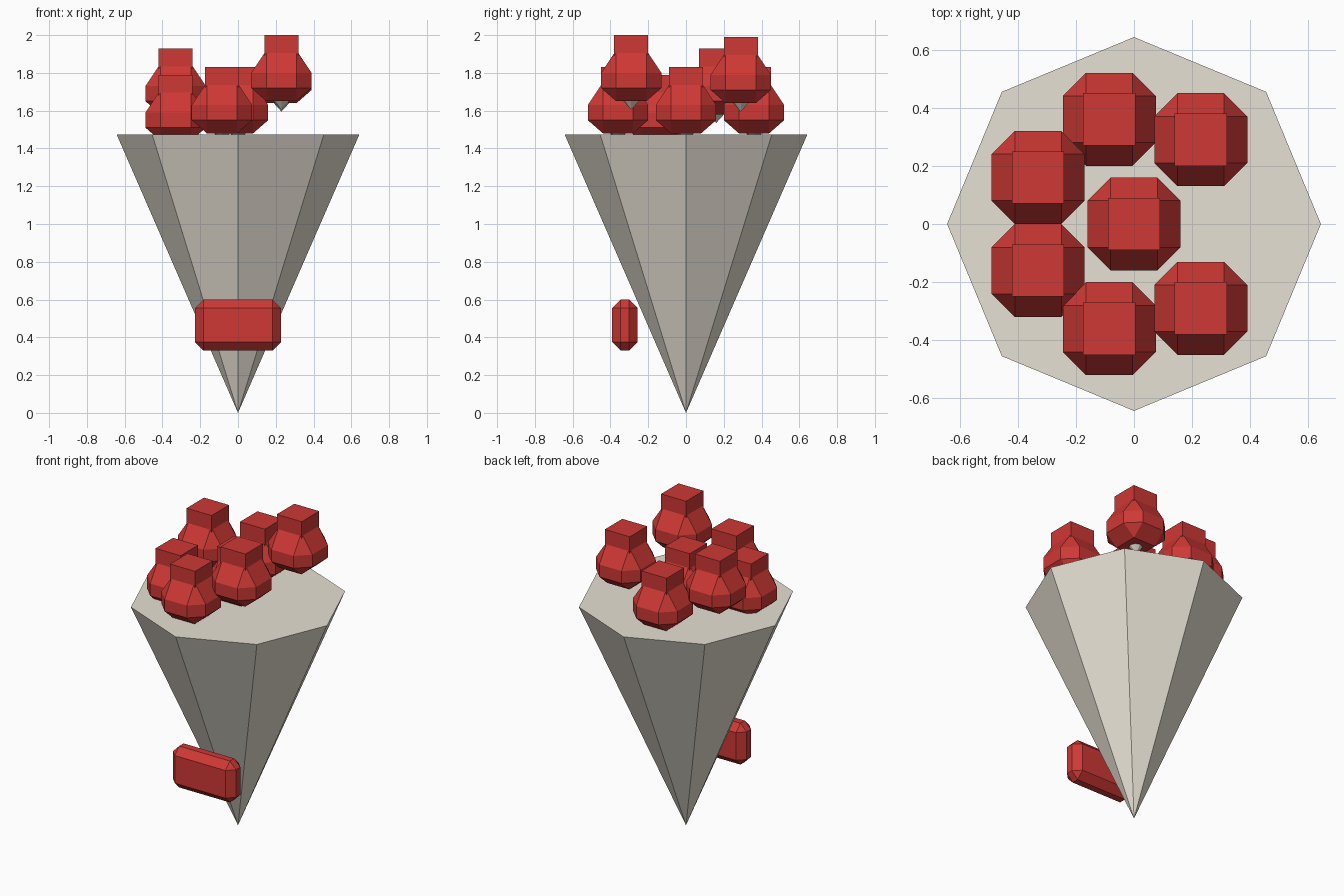
import bpy
import bmesh
from mathutils import Matrix, Vector

cube = bpy.data.objects.get("Cube")
if cube:
    bpy.data.objects.remove(cube, do_unlink=True)


def material(name, color):
    m = bpy.data.materials.new(name)
    m.use_nodes = True
    m.diffuse_color = color
    m.node_tree.nodes["Principled BSDF"].inputs["Base Color"].default_value = color
    return m


paper = material("cream paper", (0.85, 0.80, 0.70, 1))
red = material("rose red", (0.62, 0.04, 0.035, 1))


def finish(bm, name, mat):
    bmesh.ops.recalc_face_normals(bm, faces=bm.faces)
    mesh = bpy.data.meshes.new(name)
    bm.to_mesh(mesh)
    bm.free()
    mesh.materials.append(mat)
    obj = bpy.data.objects.new(name, mesh)
    bpy.context.collection.objects.link(obj)
    return obj


def add_box(bm, size, center=(0, 0, 0), bevel=0):
    place = Matrix.Translation(center) @ Matrix.Diagonal((*size, 1))
    bmesh.ops.create_cube(bm, size=1, matrix=place)
    if bevel:
        bmesh.ops.bevel(bm, geom=bm.edges[:], offset=bevel, segments=1,
                        affect='EDGES')


def add_cone(name, radius, base_z, tip_z, mat, center=(0, 0)):
    # Eight-sided cone with its tip pointing down
    bm = bmesh.new()
    bmesh.ops.create_cone(bm, cap_ends=True, segments=8, radius1=0,
                          radius2=radius, depth=base_z - tip_z)
    bmesh.ops.remove_doubles(bm, verts=bm.verts, dist=0.0001)
    # Put a corner of the rim on the x axis
    rim = max(bm.verts, key=lambda v: v.co.x).co
    bm.transform(Matrix.Rotation(-Vector((1, 0)).angle_signed(rim.xy) * -1, 4, 'Z'))
    bm.transform(Matrix.Translation((*center, (base_z + tip_z) / 2)))
    return finish(bm, name, mat)


def add_rose(name, x, y, top):
    # Chamfered bloom with a wider upper slope
    bottom = top - 0.35
    bm = bmesh.new()
    add_box(bm, (0.32, 0.32, 0.32), bevel=0.08)
    for v in bm.verts:
        if abs(v.co.z) > 0.12:
            v.co.z = 0.27 if v.co.z > 0 else 0
        else:
            v.co.z = 0.15 if v.co.z > 0 else 0.07
    # Square bud on top
    add_box(bm, (0.18, 0.18, 0.17), (0, 0, 0.265))
    bm.transform(Matrix.Translation((x, y, bottom)))
    finish(bm, name, red)
    add_cone(name + "_stem", 0.05, bottom + 0.01, bottom - 0.045, paper, (x, y))


# Paper wrapping
add_cone("paper_cone", 0.643, 1.475, 0, paper)

# Bow plate on the front
bm = bmesh.new()
add_box(bm, (0.455, 0.135, 0.27), (0, -0.323, 0.465), bevel=0.045)
finish(bm, "ribbon_tag", red)

# Roses
add_rose("rose_center", 0, 0, 1.83)
add_rose("rose_back_right", -0.33, 0.16, 1.93)
add_rose("rose_front_right", -0.33, -0.16, 1.79)
add_rose("rose_back", -0.085, 0.36, 1.83)
add_rose("rose_front", -0.085, -0.36, 1.83)
add_rose("rose_back_left", 0.23, 0.29, 1.99)
add_rose("rose_front_left", 0.23, -0.29, 2.0)
